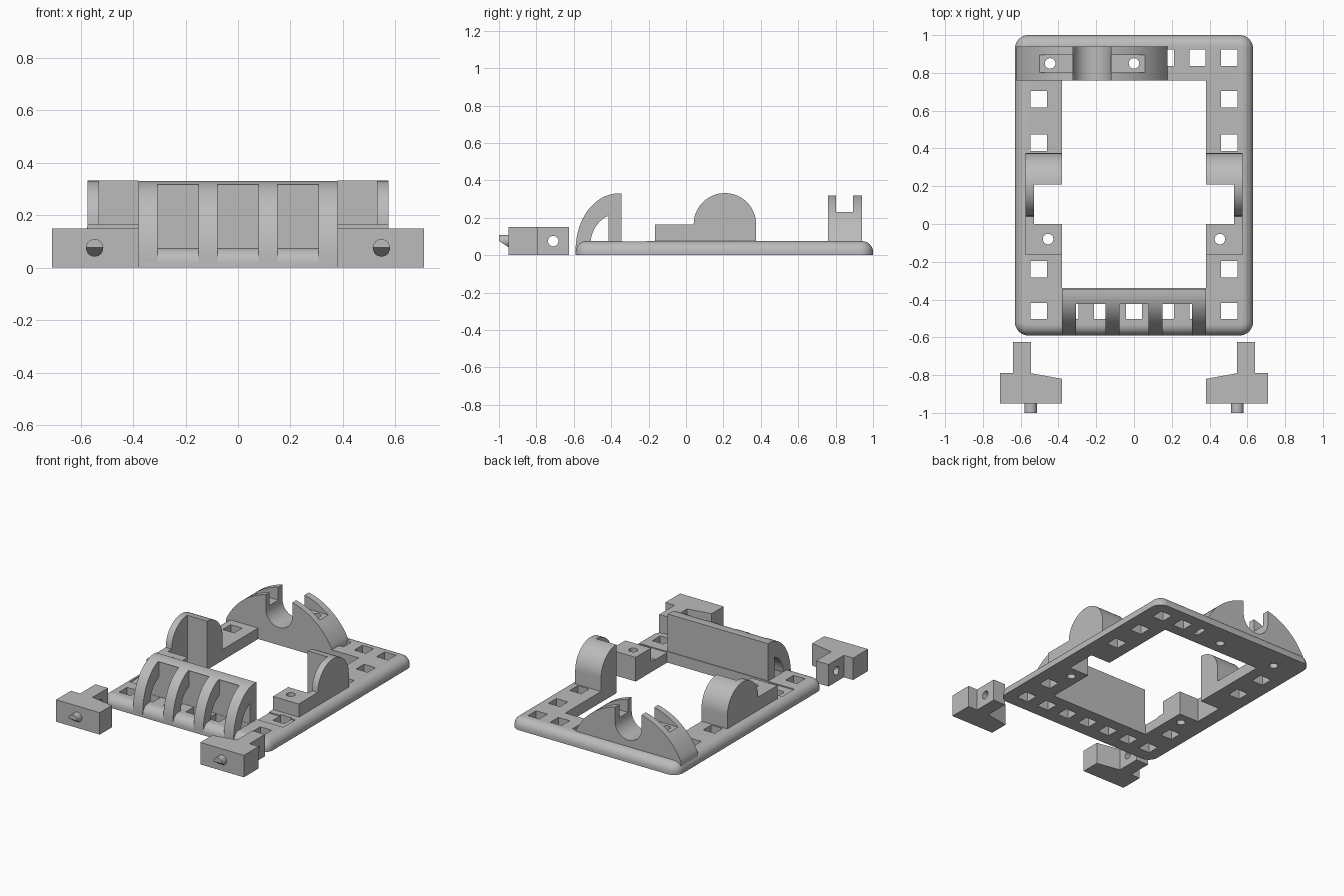
import bpy, bmesh, math
from mathutils import Vector

cube = bpy.data.objects.get("Cube")
if cube:
    bpy.data.objects.remove(cube, do_unlink=True)

grey = bpy.data.materials.new("plain grey")
grey.use_nodes = True
COLOUR = (0.5, 0.5, 0.5, 1)
grey.diffuse_color = COLOUR
grey.node_tree.nodes["Principled BSDF"].inputs["Base Color"].default_value = COLOUR


def add_object(name, bm):
    bmesh.ops.recalc_face_normals(bm, faces=bm.faces[:])
    mesh = bpy.data.meshes.new(name)
    bm.to_mesh(mesh)
    bm.free()
    mesh.materials.append(grey)
    obj = bpy.data.objects.new(name, mesh)
    bpy.context.collection.objects.link(obj)
    return obj


def prism(name, pts, axis, lo, hi):
    """Extrude a 2D outline along x (y,z), y (x,z) or z (x,y)."""
    place = {"x": lambda a, b, t: (t, a, b),
             "y": lambda a, b, t: (a, t, b),
             "z": lambda a, b, t: (a, b, t)}[axis]
    bm = bmesh.new()
    face = bm.faces.new([bm.verts.new(place(a, b, lo)) for a, b in pts])
    ext = bmesh.ops.extrude_face_region(bm, geom=[face])
    shift = Vector(place(0, 0, hi - lo))
    bmesh.ops.translate(bm, vec=shift,
                        verts=[v for v in ext["geom"] if isinstance(v, bmesh.types.BMVert)])
    return add_object(name, bm)


def box(name, x0, x1, y0, y1, z0, z1):
    return prism(name, [(x0, y0), (x1, y0), (x1, y1), (x0, y1)], "z", z0, z1)


def arc(cx, cy, rx, ry, a0, a1, n=24):
    """Points on an ellipse arc, angles in degrees."""
    angles = [math.radians(a0 + (a1 - a0) * i / n) for i in range(n + 1)]
    return [(cx + rx * math.cos(a), cy + ry * math.sin(a)) for a in angles]


def rod(name, a, b, r, axis, lo, hi):
    return prism(name, arc(a, b, r, r, 0, 360)[:-1], axis, lo, hi)


def cut(target, cutters):
    for c in cutters:
        mod = target.modifiers.new("cut", "BOOLEAN")
        mod.operation = "DIFFERENCE"
        mod.solver = "EXACT"
        mod.object = c
    bpy.context.view_layer.update()
    deps = bpy.context.evaluated_depsgraph_get()
    baked = bpy.data.meshes.new_from_object(target.evaluated_get(deps))
    target.modifiers.clear()
    target.data = baked
    for c in cutters:
        bpy.data.objects.remove(c, do_unlink=True)


def side_notch(s):
    return box("notch_cutter", *sorted((s * 0.3, s * 0.53)), 0, 0.21, -0.1, 0.5)


def screw_hole(x, y):
    return rod("hole_cutter", x, y, 0.028, "z", -0.1, 0.5)


parts = []
TOP = 0.075

# Base frame with rounded corners and a rounded upper rim
frame = box("base_frame", -0.63, 0.63, -0.59, 1.0, 0, TOP)
bm = bmesh.new()
bm.from_mesh(frame.data)
upright = [e for e in bm.edges if abs(e.verts[0].co.z - e.verts[1].co.z) > 0.01]
bmesh.ops.bevel(bm, geom=upright, offset=0.07, segments=8, profile=0.5, affect="EDGES")
rim = [e for e in bm.edges if all(v.co.z > TOP - 0.001 for v in e.verts)]
bmesh.ops.bevel(bm, geom=rim, offset=0.058, segments=8, profile=0.5, affect="EDGES")
bm.to_mesh(frame.data)
bm.free()

# Frame opening, shallow recesses, side notches and square holes
cutters = [box("opening_cutter", -0.38, 0.38, -0.34, 0.76, -0.1, 0.5)]
holes = [(0.168 * i, -0.46) for i in range(-3, 4)]
holes += [(0.168 * i, 0.88) for i in (1, 2, 3)]
for s in (1, -1):
    holes += [(s * 0.504, y) for y in (-0.24, 0.43, 0.66)]
    cutters += [side_notch(s), screw_hole(s * 0.455, -0.08),
                box("recess_cutter", *sorted((s * 0.3, s * 0.58)), -0.34, -0.21, 0.068, 0.2)]
h = 0.043
cutters += [box("square_cutter", x - h, x + h, y - h, y + h, -0.1, 0.5) for x, y in holes]
cut(frame, cutters)
parts.append(frame)

# Front guard: curved ribs in front of an upright plate
guard = prism("front_guard",
              [(-0.345, 0), (-0.345, 0.33)] + arc(-0.36, 0.03, 0.23, 0.30, 90, 180) + [(-0.59, 0)],
              "x", -0.38, 0.38)
tunnel = prism("tunnel_cutter",
               [(-0.415, -0.1)] + arc(-0.35, 0.06, 0.16, 0.165, 114, 180) + [(-0.51, -0.1)],
               "x", -0.5, 0.5)
windows = [box("window_cutter", x - 0.078, x + 0.078, -0.7, -0.415, -0.1, 0.318)
           for x in (-0.229, 0, 0.229)]
cut(guard, [tunnel] + windows)
parts.append(guard)

# Side brackets: domed stop with a low screw block in front
for s, side in ((1, "left"), (-1, "right")):
    outline = [(-0.165, 0), (0.375, 0)] + arc(0.208, 0.165, 0.167, 0.167, 0, 180)
    outline += [(-0.165, 0.165)]
    bracket = prism(side + "_bracket", outline, "x", *sorted((s * 0.38, s * 0.575)))
    cut(bracket, [side_notch(s), screw_hole(s * 0.455, -0.08)])
    parts.append(bracket)

# Rear holder: arched block with a rounded slot and a lengthwise groove
CX = -0.222
RISE = math.degrees(math.asin(0.185 / 0.44))
holder = prism("rear_holder",
               [(CX - 0.4, 0), (CX + 0.4, 0)] + arc(CX, -0.11, 0.44, 0.44, RISE, 180 - RISE, 40),
               "y", 0.76, 0.94)
slot = prism("slot_cutter",
             [(CX - 0.1, 0.5)] + arc(CX, 0.22, 0.1, 0.1, 180, 360) + [(CX + 0.1, 0.5)],
             "y", 0.6, 1.1)
groove = box("groove_cutter", CX - 0.29, CX + 0.29, 0.802, 0.894, 0.23, 0.5)
cut(holder, [slot, groove, screw_hole(0, 0.85), screw_hole(-0.444, 0.85)])
cut(frame, [screw_hole(0, 0.85), screw_hole(-0.444, 0.85)])
parts.append(holder)

# Loose latches: tee-shaped block, pin hole and wedge-cut knob
for s, side in ((1, "left"), (-1, "right")):
    tee = [(0.38, -0.95), (0.71, -0.95), (0.71, -0.79), (0.64, -0.79), (0.64, -0.625),
           (0.545, -0.625), (0.545, -0.79), (0.38, -0.82)]
    latch = prism(side + "_latch", [(s * x, y) for x, y in tee], "z", 0, 0.15)
    cut(latch, [rod("pin_cutter", -0.71, 0.075, 0.028, "x", *sorted((s * 0.3, s * 0.8)))])
    knob = rod(side + "_latch_knob", s * 0.547, 0.076, 0.033, "y", -1.0, -0.94)
    cut(knob, [prism("wedge_cutter", [(-1.1, -0.1), (-0.95, -0.1), (-0.95, 0.043),
                                      (-1.0, 0.076), (-1.1, 0.142)], "x", -1, 1)])
    parts += [latch, knob]

# Smooth the curved faces, keep the edges crisp
bpy.ops.object.select_all(action="DESELECT")
for obj in parts:
    obj.select_set(True)
bpy.context.view_layer.objects.active = frame
bpy.ops.object.shade_smooth_by_angle(angle=math.radians(30))
